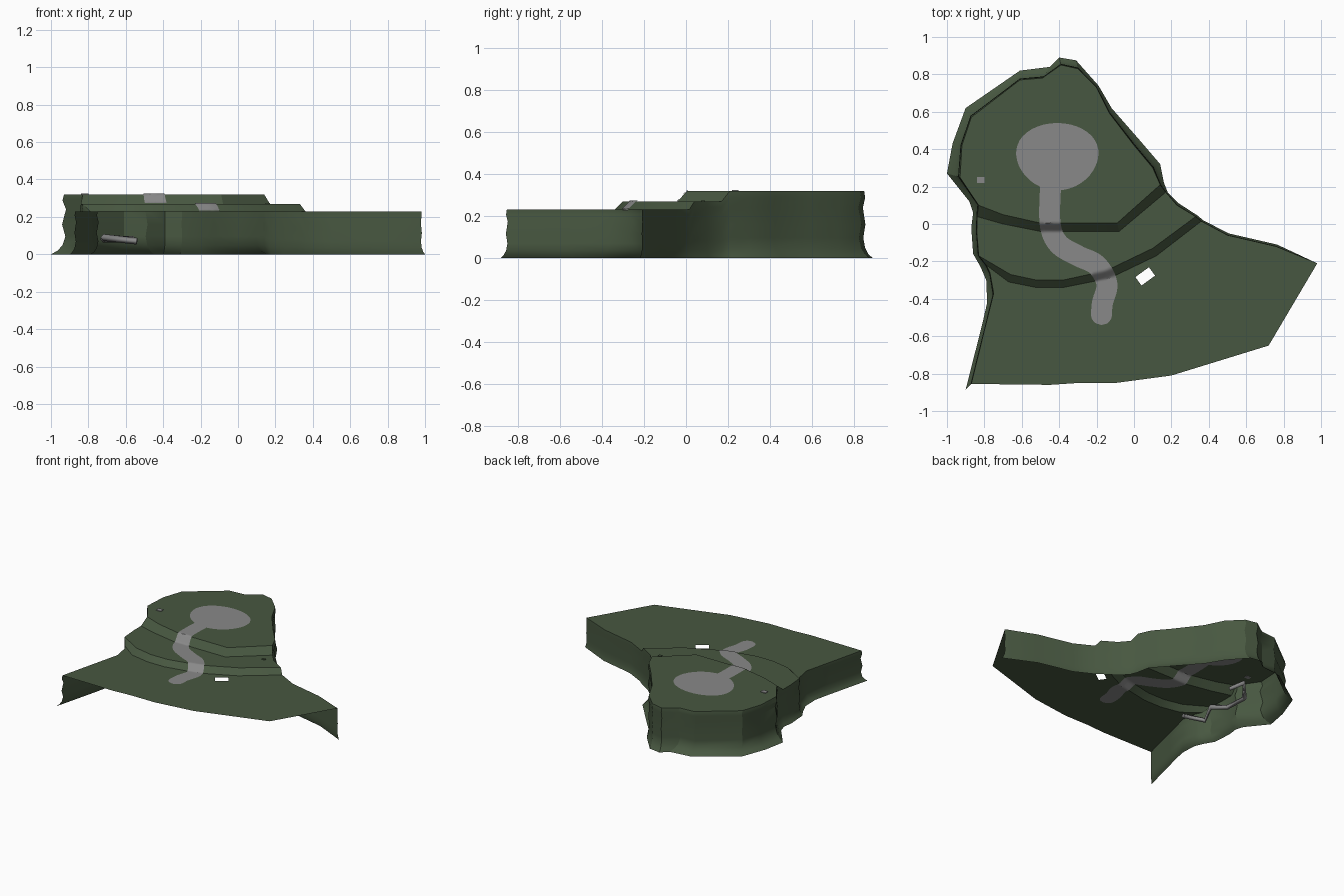
import bpy, bmesh, math
from mathutils import Vector

if "Cube" in bpy.data.objects:
    bpy.data.objects.remove(bpy.data.objects["Cube"])

LOW, MID, TOP = 0.23, 0.27, 0.32


def material(name, rgb):
    m = bpy.data.materials.new(name)
    m.diffuse_color = (*rgb, 1)
    m.use_nodes = True
    m.node_tree.nodes["Principled BSDF"].inputs["Base Color"].default_value = m.diffuse_color
    return m


GREEN = material("moss green", (0.064, 0.096, 0.052))
GREY = material("path grey", (0.25, 0.25, 0.25))


def finish(name, bm, mat, angle=35):
    me = bpy.data.meshes.new(name)
    bm.to_mesh(me)
    bm.free()
    ob = bpy.data.objects.new(name, me)
    bpy.context.collection.objects.link(ob)
    me.materials.append(mat)
    bpy.ops.object.select_all(action='DESELECT')
    ob.select_set(True)
    bpy.context.view_layer.objects.active = ob
    bpy.ops.object.shade_smooth_by_angle(angle=math.radians(angle))
    return ob


# Cliff outline: top x, y then bottom x, y, from front left round the back to front right
CLIFF = [
    (-.87, -.855, -.90, -.885), (-.80, -.57, -.81, -.53), (-.75, -.37, -.785, -.42),
    (-.77, -.26, -.79, -.30), (-.79, -.22, -.82, -.23), (-.83, -.17, -.86, -.16),
    (-.84, -.05, -.87, -.02), (-.84, .04, -.86, .06), (-.83, .10, -.88, .12),
    (-.93, .25, -1.0, .27), (-.92, .42, -.97, .43), (-.87, .57, -.90, .62),
    (-.61, .77, -.61, .82), (-.49, .78, -.45, .84), (-.39, .85, -.40, .89),
    (-.30, .83, -.31, .875), (-.20, .73, -.19, .74), (-.13, .59, -.12, .62),
    (.00, .42, .02, .46), (.10, .30, .14, .32), (.14, .21, .16, .22),
    (.17, .17, .18, .17), (.23, .10, .24, .11), (.33, .04, .34, .045),
    (.36, .015, .37, .02), (.50, -.06, .505, -.05), (.76, -.12, .765, -.11),
    (.98, -.21, 1.0, -.22)]


def level(i):
    if 8 <= i <= 20:
        return TOP
    return MID if 5 <= i <= 23 else LOW


# Inner points of the two step lines (crest and foot of each) and of the open front edge
CREST1 = [(-.70, .05), (-.50, .005), (-.09, .005)]
FOOT1 = [(-.70, .00), (-.50, -.04), (-.08, -.04)]
CREST2 = [(-.66, -.27), (-.52, -.30), (-.38, -.30), (-.15, -.25), (.10, -.13)]
FOOT2 = [(-.67, -.31), (-.52, -.34), (-.38, -.34), (-.13, -.29), (.12, -.17)]
FRONT = [(-.45, -.86), (-.30, -.85), (-.10, -.85), (.20, -.81), (.72, -.65)]

# Terrain shell: cliff walls
bm = bmesh.new()
PROFILE = [(1, 0), (.90, .12), (.75, -.15), (.50, .15), (.30, -.1), (.15, .12), (.06, .5), (0, 1)]
rows = []
for f, k in PROFILE:
    rows.append([bm.verts.new((a + (c - a) * k, b + (d - b) * k, level(i) * f))
                 for i, (a, b, c, d) in enumerate(CLIFF)])
for r, s in zip(rows, rows[1:]):
    for i in range(len(r) - 1):
        bm.faces.new((r[i], s[i], s[i + 1], r[i + 1]))
rim = rows[0]


# Terrain shell: plateaus and steps
def line(pts, z):
    return [bm.verts.new((x, y, z)) for x, y in pts]


crest1, foot1 = line(CREST1, TOP), line(FOOT1, MID)
crest2, foot2 = line(CREST2, MID), line(FOOT2, LOW)
front = line(FRONT, LOW)
bm.faces.new(rim[8:21] + crest1[::-1])
bm.faces.new(rim[5:8] + foot1 + rim[21:24] + crest2[::-1])
for left_c, crest, right_c, left_f, foot, right_f in (
        (8, crest1, 20, 7, foot1, 21), (5, crest2, 23, 4, foot2, 24)):
    c = [rim[left_c]] + crest + [rim[right_c]]
    f = [rim[left_f]] + foot + [rim[right_f]]
    for i in range(len(c) - 1):
        bm.faces.new((c[i], f[i], f[i + 1], c[i + 1]))


# Lower plateau with a small rectangular opening
def edge_loop(vs):
    return [bm.edges.get((a, b)) or bm.edges.new((a, b)) for a, b in zip(vs, vs[1:] + vs[:1])]


ang = math.radians(36)
hole = line([(.06 + u * math.cos(ang) - v * math.sin(ang), -.28 + u * math.sin(ang) + v * math.cos(ang))
             for u, v in ((-.045, -.028), (.045, -.028), (.045, .028), (-.045, .028))], LOW)
outer = rim[0:5] + foot2 + rim[24:28] + front[::-1]
bmesh.ops.triangle_fill(bm, use_beauty=True, use_dissolve=False, normal=(0, 0, 1),
                        edges=edge_loop(outer) + edge_loop(hole))
bmesh.ops.recalc_face_normals(bm, faces=bm.faces[:])
bm.faces.ensure_lookup_table()
if sum(f.normal.z * f.calc_area() for f in bm.faces) < 0:
    bmesh.ops.reverse_faces(bm, faces=bm.faces[:])
finish("terrain_shell", bm, GREEN, 30)


# Ground height, used to drape the painted path
def along(pts, x):
    for (x0, y0), (x1, y1) in zip(pts, pts[1:]):
        if x <= x1:
            return y0 + (y1 - y0) * (x - x0) / (x1 - x0)
    return pts[-1][1]


def ground(x, y):
    for crest, foot, hi, lo in ((CREST1, FOOT1, TOP, MID), (CREST2, FOOT2, MID, LOW)):
        yc, yf = along(crest, x), along(foot, x)
        if y >= yc:
            return hi
        if y > yf:
            return lo + (hi - lo) * (y - yf) / (yc - yf)
    return LOW


def spline(pts, n):
    p = [Vector(q) for q in pts]
    p = [2 * p[0] - p[1]] + p + [2 * p[-1] - p[-2]]
    out = []
    for a, b, c, d in zip(p, p[1:], p[2:], p[3:]):
        for k in range(n):
            t = k / n
            out.append(.5 * (2 * b + (c - a) * t + (2 * a - 5 * b + 4 * c - d) * t * t
                             + (3 * b - a - 3 * c + d) * t ** 3))
    return out + [p[-2]]


# Painted path with round end, and pond-shaped clearing, on both sides of the shell
centre = spline([(-.44, .26), (-.45, .12), (-.445, -.02), (-.40, -.11), (-.30, -.17),
                 (-.20, -.22), (-.145, -.32), (-.17, -.43), (-.175, -.54)], 14)
for name, off in (("path_top", .004), ("path_underside", -.004)):
    bm = bmesh.new()
    strip = []
    for i, p in enumerate(centre):
        d = (centre[min(i + 1, len(centre) - 1)] - centre[max(i - 1, 0)]).normalized()
        n = Vector((-d.y, d.x))
        gap = (centre[-1] - p).length
        w = .056 if gap > .056 else math.sqrt(max(.056 ** 2 - (.056 - gap) ** 2, 1e-6))
        pts = [p + n * w * k / 3 for k in range(-3, 4)]
        strip.append([bm.verts.new((q.x, q.y, ground(q.x, q.y) + off)) for q in pts])
    for r, s in zip(strip, strip[1:]):
        for i in range(6):
            bm.faces.new((r[i], s[i], s[i + 1], r[i + 1]))
    ring = []
    for k in range(40):
        t = 2 * math.pi * k / 40
        c, s = math.cos(t), math.sin(t)
        ring.append(bm.verts.new((-.41 + .22 * c * (1 + .06 * s),
                                  .37 + (.17 if s > 0 else .19) * s, TOP + off)))
    bm.faces.new(ring)
    for f in bm.faces:
        f.normal_update()
        if f.normal.z * off < 0:
            f.normal_flip()
    finish(name, bm, GREY)

# Zigzag rail under the shell, beside the left cliff
cu = bpy.data.curves.new("zigzag_rail", 'CURVE')
cu.dimensions = '3D'
cu.bevel_depth = .018
cu.bevel_resolution = 0
cu.use_fill_caps = True
RAIL = [(-.54, -.12, .07), (-.72, -.10, .09), (-.62, .08, .08), (-.71, .15, .08),
        (-.72, .32, .08), (-.58, .48, .08), (-.56, .36, .08)]
sp = cu.splines.new('POLY')
sp.points.add(len(RAIL) - 1)
for pt, co in zip(sp.points, RAIL):
    pt.co = (*co, 1)
cu.materials.append(GREY)
bpy.context.collection.objects.link(bpy.data.objects.new("zigzag_rail", cu))

# Small marker plates on the plateaus
for name, x, y, z, r, mat in (("marker_left", -.82, .235, TOP, .02, GREY),
                              ("marker_right", .16, .08, MID, .012, GREEN)):
    bpy.ops.mesh.primitive_cube_add(size=1, location=(x, y, z + .002))
    ob = bpy.context.object
    ob.name = name
    ob.scale = (2 * r, 1.6 * r, .006)
    ob.data.materials.append(mat)
